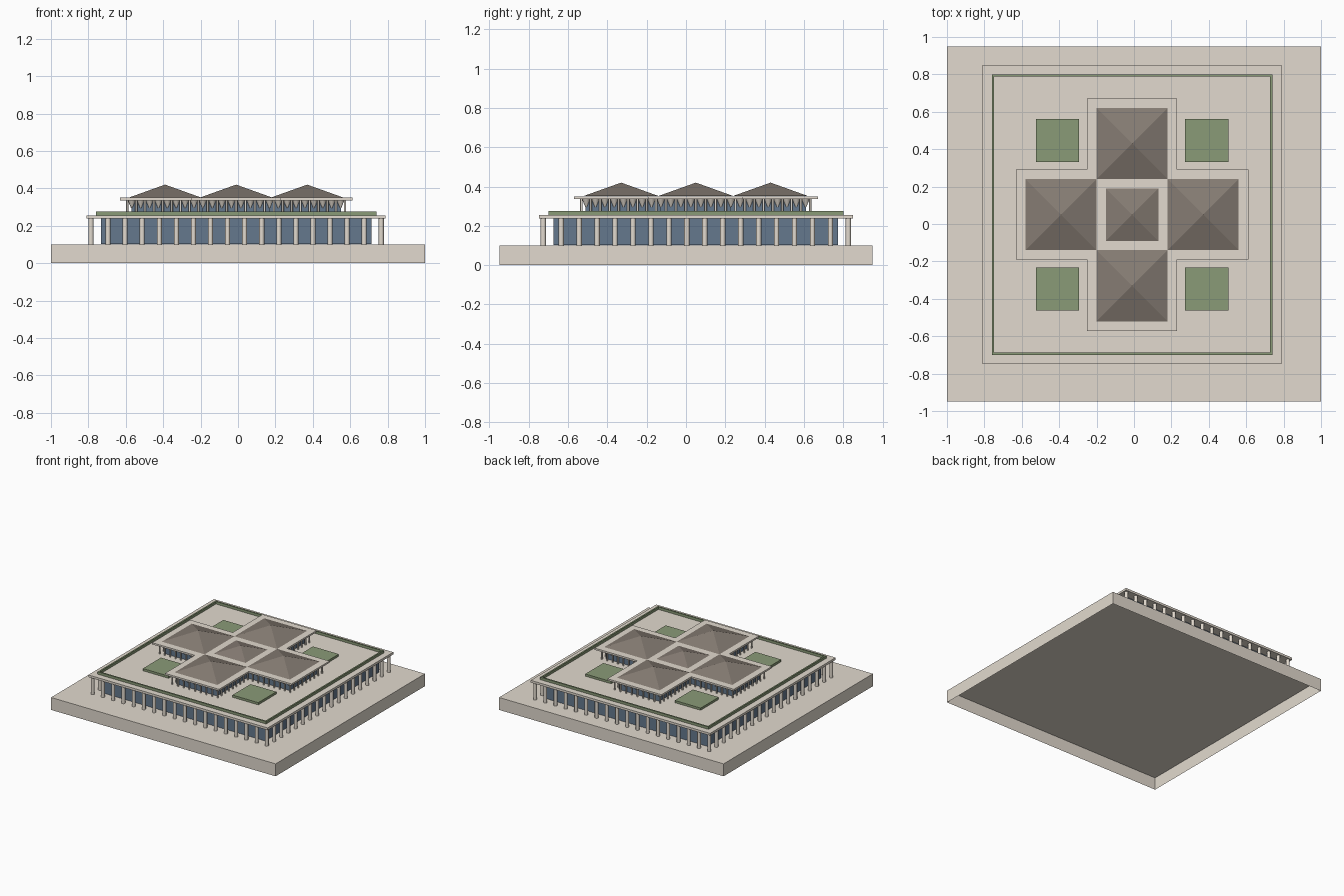
import bpy, bmesh
from mathutils import Matrix, Vector

if "Cube" in bpy.data.objects:
    bpy.data.objects.remove(bpy.data.objects["Cube"])

CX, CY = -0.01, 0.05  # centre of the pavilion on its plinth


def material(name, r, g, b):
    m = bpy.data.materials.new(name)
    m.use_nodes = True
    m.diffuse_color = (r, g, b, 1)
    bsdf = m.node_tree.nodes["Principled BSDF"]
    bsdf.inputs["Base Color"].default_value = (r, g, b, 1)
    bsdf.inputs["Roughness"].default_value = 0.8
    return m


STONE = material("warm stone", 0.76, 0.70, 0.62)
GLASS = material("blue glass", 0.13, 0.19, 0.27)
ROOF = material("brown roof", 0.235, 0.20, 0.17)
GREEN = material("hedge green", 0.255, 0.325, 0.185)


def finish(name, bm, mat):
    bmesh.ops.recalc_face_normals(bm, faces=bm.faces)
    mesh = bpy.data.meshes.new(name)
    bm.to_mesh(mesh)
    bm.free()
    mesh.materials.append(mat)
    obj = bpy.data.objects.new(name, mesh)
    bpy.context.collection.objects.link(obj)
    return obj


def box(bm, x, y, hx, hy, z0, z1):
    mat = Matrix.Translation((x, y, (z0 + z1) / 2)) @ Matrix.Diagonal((2 * hx, 2 * hy, z1 - z0, 1))
    bmesh.ops.create_cube(bm, size=1, matrix=mat)


def prism(name, outline, z0, z1, mat):
    bm = bmesh.new()
    face = bm.faces.new([bm.verts.new((x + CX, y + CY, z0)) for x, y in outline])
    top = bmesh.ops.extrude_face_region(bm, geom=[face], use_keep_orig=True)["geom"]
    bmesh.ops.translate(bm, vec=(0, 0, z1 - z0), verts=[v for v in top if isinstance(v, bmesh.types.BMVert)])
    finish(name, bm, mat)


def square(h):
    return [(-h, -h), (h, -h), (h, h), (-h, h)]


def cross(a, b):
    quarter = [(b, -a), (b, -b), (a, -b)]
    pts = []
    for _ in range(4):
        pts += quarter
        quarter = [(-y, x) for x, y in quarter]
    return pts


def along(outline, step):
    """Evenly spaced points along a closed outline, corners included."""
    for i, p in enumerate(outline):
        a, b = Vector(p), Vector(outline[(i + 1) % len(outline)])
        n = max(1, round((b - a).length / step))
        for k in range(n):
            yield a.lerp(b, k / n)


def columns(name, spots, profile, sides):
    """Round posts from a (radius, height) profile."""
    bm = bmesh.new()
    for p in spots:
        rings = []
        for r, z in profile:
            at = Matrix.Translation((p.x + CX, p.y + CY, z))
            rings.append(bmesh.ops.create_circle(bm, segments=sides, radius=r, matrix=at)["verts"])
        for low, high in zip(rings, rings[1:]):
            for i in range(sides):
                j = (i + 1) % sides
                bm.faces.new((low[i], low[j], high[j], high[i]))
    obj = finish(name, bm, STONE)
    for f in obj.data.polygons:
        f.use_smooth = True


# Plinth, open underneath
bm = bmesh.new()
box(bm, 0, 0, 1, 0.95, 0, 0.1)
under = [f for f in bm.faces if f.calc_center_median().z < 0.01]
bmesh.ops.delete(bm, geom=under, context="FACES_ONLY")
finish("plinth", bm, STONE)

# Lower storey, its walls resting just clear of the plinth
prism("lower_glass_walls", square(0.723), 0.102, 0.24, GLASS)
columns("lower_columns", along(square(0.776), 0.0913), [(0.0135, 0.1), (0.0135, 0.24)], 12)
prism("terrace_slab", square(0.799), 0.238, 0.256, STONE)

# Hedge round the terrace
bm = bmesh.new()
for s in (-1, 1):
    box(bm, CX, CY + s * 0.744, 0.75, 0.006, 0.254, 0.276)
    box(bm, CX + s * 0.744, CY, 0.006, 0.738, 0.254, 0.276)
finish("terrace_hedge", bm, GREEN)

# Four planted beds
bm = bmesh.new()
for sx in (-1, 1):
    for sy in (-1, 1):
        box(bm, CX + sx * 0.399, CY + sy * 0.397, 0.115, 0.115, 0.254, 0.274)
finish("planted_beds", bm, GREEN)

# Upper storey: glass walls, flared brackets on the wall line, slim outer posts
prism("upper_glass_walls", cross(0.56, 0.18), 0.257, 0.338, GLASS)
columns("wall_brackets", along(cross(0.558, 0.178), 0.05), [(0.004, 0.295), (0.022, 0.338)], 8)
columns("upper_posts", along(cross(0.582, 0.202), 0.05), [(0.006, 0.255), (0.006, 0.338)], 8)
prism("upper_slab", cross(0.621, 0.241), 0.336, 0.35, STONE)


# Pyramid roofs
def pyramid(name, x, y, half, height):
    bm = bmesh.new()
    base = [bm.verts.new((CX + x + px, CY + y + py, 0.352)) for px, py in square(half)]
    tip = bm.verts.new((CX + x, CY + y, 0.35 + height))
    bm.faces.new(base)
    for i in range(4):
        bm.faces.new((base[i], base[(i + 1) % 4], tip))
    finish(name, bm, ROOF)


pyramid("centre_roof", 0, 0, 0.14, 0.05)
for side, x, y in (("left", 1, 0), ("right", -1, 0), ("front", 0, -1), ("back", 0, 1)):
    pyramid(side + "_roof", x * 0.38, y * 0.38, 0.19, 0.07)
